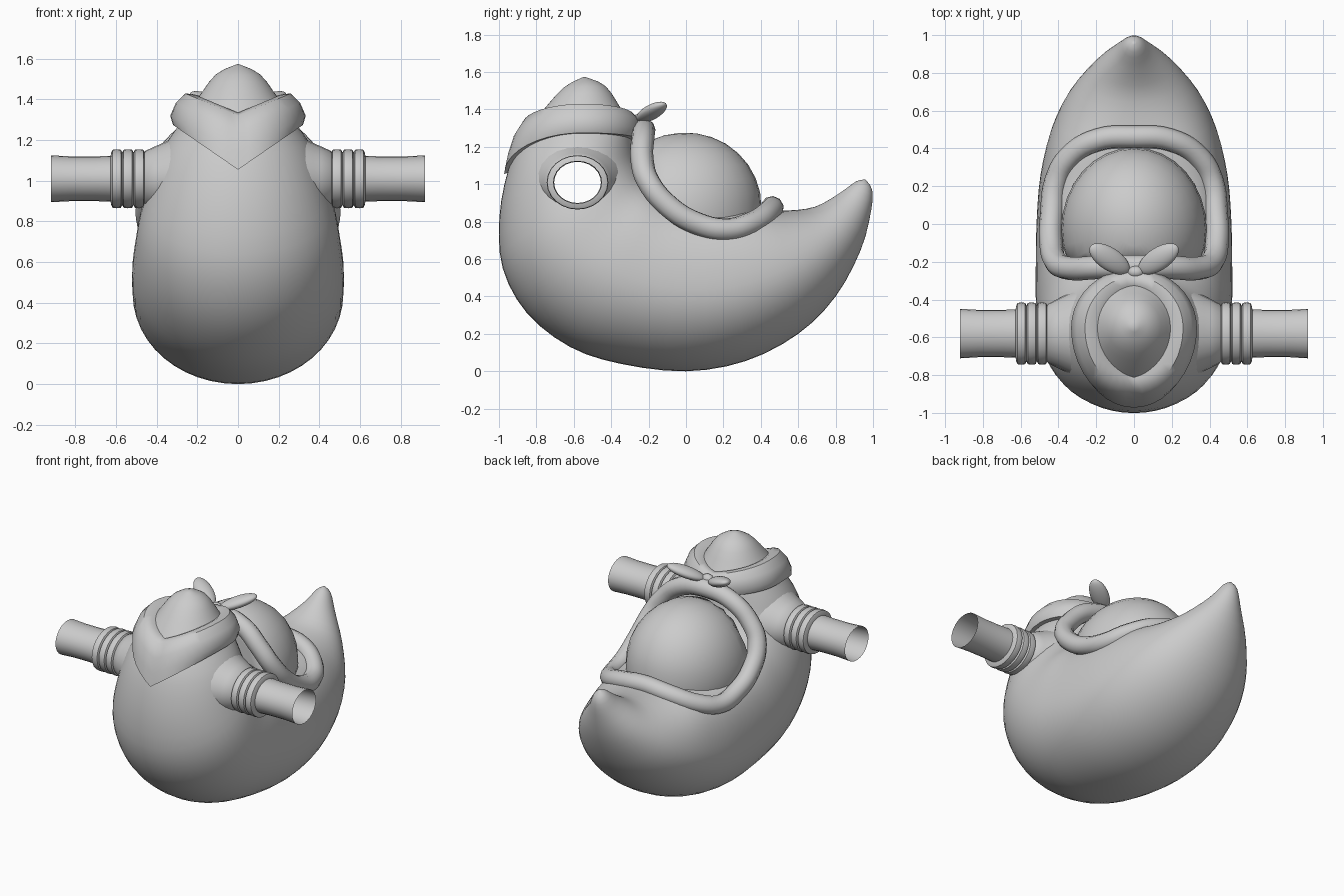
import bpy, bmesh, math
from mathutils import Vector

if "Cube" in bpy.data.objects:
    bpy.data.objects.remove(bpy.data.objects["Cube"])

grey = bpy.data.materials.new("plain grey")
grey.diffuse_color = (0.6, 0.6, 0.6, 1)
grey.use_nodes = True
grey.node_tree.nodes["Principled BSDF"].inputs["Base Color"].default_value = grey.diffuse_color


def activate(ob):
    bpy.ops.object.select_all(action='DESELECT')
    ob.select_set(True)
    bpy.context.view_layer.objects.active = ob


def finish(ob, name, angle=50):
    ob.name = name
    ob.data.materials.clear()
    ob.data.materials.append(grey)
    activate(ob)
    bpy.ops.object.shade_smooth_by_angle(angle=math.radians(angle))
    return ob


def loft(name, rings, angle=50):
    """Skin a list of closed rings."""
    bm = bmesh.new()
    rows = [[bm.verts.new(p) for p in r] for r in rings]
    n = len(rings[0])
    for a, b in zip(rows, rows[1:]):
        for i in range(n):
            j = (i + 1) % n
            bm.faces.new((a[i], a[j], b[j], b[i]))
    bmesh.ops.remove_doubles(bm, verts=bm.verts, dist=0.0005)
    bmesh.ops.recalc_face_normals(bm, faces=bm.faces)
    me = bpy.data.meshes.new(name)
    bm.to_mesh(me)
    bm.free()
    ob = bpy.data.objects.new(name, me)
    bpy.context.collection.objects.link(ob)
    return finish(ob, name, angle)


def smooth_rows(rows, steps):
    """Catmull-Rom interpolation of section rows."""
    out = []
    for i in range(len(rows) - 1):
        p = [rows[max(0, min(len(rows) - 1, i + k))] for k in (-1, 0, 1, 2)]
        for s in range(steps):
            t = s / steps
            out.append([0.5 * (2 * b + (c - a) * t + (2 * a - 5 * b + 4 * c - d) * t * t
                               + (3 * b - a - 3 * c + d) * t ** 3) for a, b, c, d in zip(*p)])
    out.append(list(rows[-1]))
    return out


# Body: sections swept from tail tip, under the belly, up to the head
# outer y, outer z, inner y, inner z, half width, squareness of the inner half
sections = [
    (.96, 1.025, .96, 1.025, 0, 1), (.995, .97, .91, 1.015, .045, 1),
    (.99, .86, .81, .945, .105, 1), (.935, .65, .69, .88, .225, 1),
    (.80, .40, .55, .86, .35, .8), (.60, .20, .38, .86, .44, .52),
    (.32, .055, .20, .85, .495, .42), (0, .0, .05, .87, .515, .42),
    (-.35, .04, -.08, .91, .52, .45), (-.62, .13, -.17, .97, .52, .5),
    (-.85, .31, -.22, 1.03, .505, .7), (-.98, .55, -.25, 1.09, .48, .85),
    (-.998, .82, -.27, 1.15, .43, .95), (-.95, 1.08, -.28, 1.22, .37, 1),
    (-.87, 1.25, -.29, 1.30, .29, 1), (-.76, 1.40, -.34, 1.39, .205, 1),
    (-.65, 1.52, -.43, 1.525, .11, 1), (-.545, 1.575, -.545, 1.575, 0, 1)]
AY, AZ = -.58, 1.01  # arm axis
N = 48
rings = []
for oy, oz, iy, iz, w, e in smooth_rows(sections, 3):
    ring = []
    for k in range(N):
        t = 2 * math.pi * k / N
        f, s = (1 - math.cos(t)) / 2, math.sin(t)
        x = w * math.copysign(abs(s) ** (e if f > .5 else 1), s) if abs(s) > 1e-6 else 0
        ring.append((x, oy + (iy - oy) * f, oz + (iz - oz) * f))
    rings.append(ring)
body = loft("body", rings)

# Clean arm holes: cut a tunnel through the body, then remove its wall
HY, HZ = .138, .122
bpy.ops.mesh.primitive_cylinder_add(vertices=48, radius=1, depth=2, location=(0, AY, AZ),
                                    rotation=(0, math.pi / 2, 0))
cutter = bpy.context.object
cutter.name = "arm_hole_cutter"
cutter.scale = (HZ, HY, 1)
cutter.hide_render = True
cut = body.modifiers.new("arm_holes", 'BOOLEAN')
cut.object = cutter
cut.operation = 'DIFFERENCE'
cut.solver = 'EXACT'
activate(body)
bpy.ops.object.modifier_apply(modifier=cut.name)
bpy.data.objects.remove(cutter)
bm = bmesh.new()
bm.from_mesh(body.data)
wall = [f for f in bm.faces if abs(f.normal.x) < .05 and all(
    abs(math.hypot((v.co.y - AY) / HY, (v.co.z - AZ) / HZ) - 1) < .02 for v in f.verts)]
bmesh.ops.delete(bm, geom=wall, context='FACES')
bm.to_mesh(body.data)
bm.free()
finish(body, "body")

# Arms: flared shoulder, three cuff rolls and an open sleeve
profile = [(.27, .25), (.32, .227), (.37, .20), (.41, .18), (.455, .157)]
for x0 in (.46, .515, .57):
    profile += [(x0, .149), (x0 + .006, .162), (x0 + .027, .165), (x0 + .047, .162), (x0 + .053, .149)]
profile += [(.627, .128), (.70, .125), (.82, .125), (.92, .131)]
for side, name in ((-1, "left_arm"), (1, "right_arm")):
    loft(name, [[(side * x, AY + r * math.cos(a), AZ + .88 * r * math.sin(a))
                 for a in (2 * math.pi * k / 24 for k in range(24))] for x, r in profile], angle=40)


# Scarf around the head, hanging to a point at the front
def scarf_ring(rx, front, back, z_side, z_front, z_back):
    ring = []
    for k in range(40):
        a = 2 * math.pi * k / 40
        c, s = math.cos(a), math.sin(a)
        cy = -.55
        f = 1 - abs(c)
        if s < 0:
            y, z = cy + (front - cy) * -s, z_side + (z_front - z_side) * f
        else:
            y, z = cy + (back - cy) * s, z_side + (z_back - z_side) * f
        ring.append((rx * c, y, z))
    return ring


loft("head_scarf", [scarf_ring(*r) for r in (
    (.18, -.78, -.35, 1.405, 1.325, 1.35), (.215, -.82, -.32, 1.425, 1.335, 1.37),
    (.26, -.875, -.28, 1.43, 1.32, 1.37), (.305, -.925, -.25, 1.385, 1.235, 1.34),
    (.333, -.955, -.235, 1.32, 1.14, 1.29), (.32, -.972, -.25, 1.275, 1.055, 1.24),
    (.26, -.92, -.29, 1.27, 1.07, 1.22))])


def ellipsoid(name, loc, scale, axis=None):
    bpy.ops.mesh.primitive_uv_sphere_add(segments=32, ring_count=16, location=loc)
    ob = bpy.context.object
    ob.scale = scale
    if axis:
        ob.rotation_euler = Vector(axis).to_track_quat('X', 'Z').to_euler()
    bpy.ops.object.transform_apply(location=True, rotation=True, scale=True)
    return finish(ob, name)


# Knot and its two tails behind the head
ellipsoid("scarf_knot", (.01, -.255, 1.335), (.045, .035, .04))
for side, name in ((-1, "left_scarf_tail"), (1, "right_scarf_tail")):
    ellipsoid(name, (side * .13, -.185, 1.385), (.13, .06, .035), (side * .2, .13, .09))

# Rounded cushion sitting in the back opening, flattened against the neck
cushion = ellipsoid("back_cushion", (0, -.03, .85), (.385, .435, .43))
for v in cushion.data.vertices:
    v.co.y = max(v.co.y, -.2)
    if v.co.z > .9:
        v.co.z += .06 * (v.co.y - .05)

# Padded rim around the opening
half = [(.20, -.23, 1.25), (.34, -.235, 1.13), (.41, -.205, 1.02), (.44, -.09, .88),
        (.435, .06, .79), (.415, .22, .757), (.345, .35, .79), (.19, .445, .85)]
path = [(0, -.225, 1.29)] + half + [(0, .46, .875)] + [(-x, y, z) for x, y, z in half[::-1]]
curve = bpy.data.curves.new("back_rim", 'CURVE')
curve.dimensions = '3D'
curve.bevel_depth = .062
curve.bevel_resolution = 3
curve.resolution_u = 5
spline = curve.splines.new('BEZIER')
spline.bezier_points.add(len(path) - 1)
for bp, p in zip(spline.bezier_points, path):
    bp.co = p
    bp.handle_left_type = bp.handle_right_type = 'AUTO'
spline.use_cyclic_u = True
rim = bpy.data.objects.new("back_rim", curve)
bpy.context.collection.objects.link(rim)
activate(rim)
bpy.ops.object.convert(target='MESH')
finish(bpy.context.object, "back_rim")
